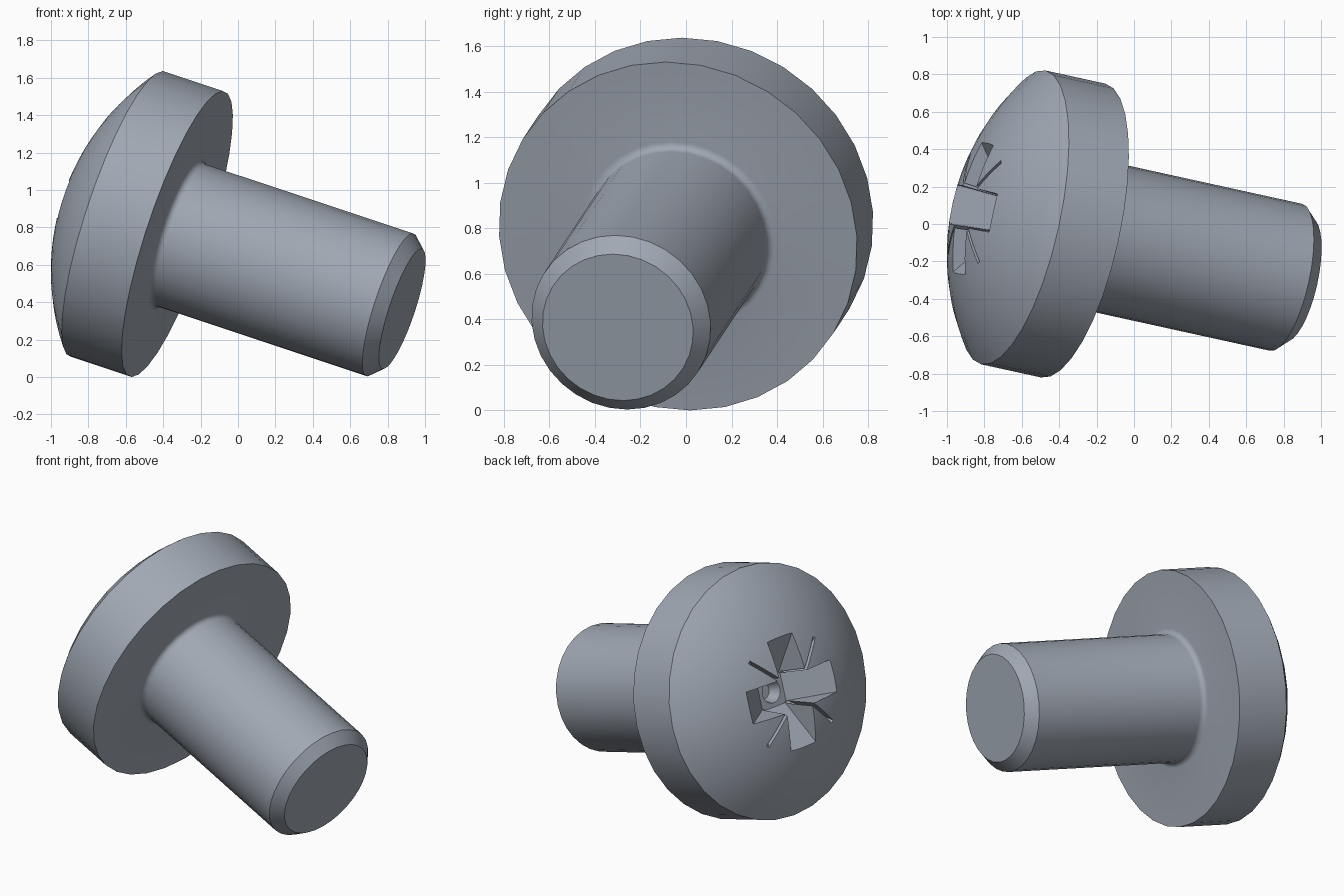
import bpy, bmesh, math
from mathutils import Matrix, Vector

if "Cube" in bpy.data.objects:
    bpy.data.objects.remove(bpy.data.objects["Cube"], do_unlink=True)

SIDES = 32
HEAD_R, HEAD_H, DOME_H = 0.804, 0.345, 0.285
SHAFT_R, CHAMFER_START, SHAFT_END, TIP_R, FILLET = 0.402, -1.225, -1.295, 0.338, 0.035
APEX = HEAD_H + DOME_H

# Steel colour
steel = bpy.data.materials.new("steel grey")
steel.use_nodes = True
colour = (0.35, 0.39, 0.45, 1)
steel.diffuse_color = colour
bsdf = steel.node_tree.nodes["Principled BSDF"]
bsdf.inputs["Base Color"].default_value = colour
bsdf.inputs["Roughness"].default_value = 0.5


def make_object(name, bm):
    bmesh.ops.recalc_face_normals(bm, faces=bm.faces)
    mesh = bpy.data.meshes.new(name)
    bm.to_mesh(mesh)
    bm.free()
    mesh.materials.append(steel)
    obj = bpy.data.objects.new(name, mesh)
    bpy.context.collection.objects.link(obj)
    return obj


def lathe(name, profile):
    """Revolve (radius, height) points round z."""
    bm = bmesh.new()
    verts = [bm.verts.new((r, 0, z)) for r, z in profile]
    edges = [bm.edges.new(pair) for pair in zip(verts, verts[1:])]
    bmesh.ops.spin(bm, geom=verts + edges, axis=(0, 0, 1), cent=(0, 0, 0),
                   angle=math.tau, steps=SIDES, use_duplicate=False)
    bmesh.ops.remove_doubles(bm, verts=bm.verts, dist=0.0005)
    return make_object(name, bm)


def tapered_bar(name, top, bottom, angle):
    """Bar whose ends and sides narrow downward; top, bottom = (half length, half width, depth)."""
    bm = bmesh.new()
    bmesh.ops.create_cube(bm, size=2)
    for v in bm.verts:
        length, width, depth = top if v.co.z > 0 else bottom
        v.co = (v.co.x * length, v.co.y * width, APEX - depth)
    bmesh.ops.rotate(bm, verts=bm.verts, matrix=Matrix.Rotation(angle, 3, 'Z'))
    return make_object(name, bm)


# Screw body: shaft tip, shaft, fillet, head rim and domed top
profile = [(0, SHAFT_END), (TIP_R, SHAFT_END), (SHAFT_R, CHAMFER_START)]
for i in range(6):
    a = math.radians(18 * i)
    profile.append((SHAFT_R + FILLET * (1 - math.cos(a)), -FILLET * (1 - math.sin(a))))
profile += [(HEAD_R, 0), (HEAD_R, HEAD_H)]
dome_r = (HEAD_R ** 2 + DOME_H ** 2) / (2 * DOME_H)
half_angle = math.asin(HEAD_R / dome_r)
for i in range(1, 13):
    a = half_angle * (1 - i / 12)
    profile.append((dome_r * math.sin(a), APEX - dome_r * (1 - math.cos(a))))
screw = lathe("screw", profile)

# Drive recess: cross wings, thin diagonal ticks and a conical centre
cutters = []
for k in range(2):
    turn = k * math.pi / 2
    cutters.append(tapered_bar("wing_cutter", (0.49, 0.112, -0.05), (0.10, 0.09, 0.25), turn))
    cutters.append(tapered_bar("tick_cutter", (0.55, 0.011, -0.05), (0.13, 0.009, 0.24),
                               turn + math.pi / 4))
cutters.append(lathe("centre_cutter", [(0, APEX - 0.33), (0.05, APEX - 0.33),
                                       (0.16, APEX + 0.05), (0, APEX + 0.05)]))
bpy.context.view_layer.objects.active = screw
for cutter in cutters:
    cutter.hide_render = True
    mod = screw.modifiers.new("recess", 'BOOLEAN')
    mod.operation = 'DIFFERENCE'
    mod.solver = 'EXACT'
    mod.object = cutter
    bpy.ops.object.modifier_apply(modifier=mod.name)
for cutter in cutters:
    bpy.data.objects.remove(cutter, do_unlink=True)

# Smooth shading with crisp edges
bpy.ops.object.select_all(action='DESELECT')
screw.select_set(True)
bpy.ops.object.shade_smooth_by_angle(angle=math.radians(30))

# Lean the screw so that it rests on its head rim and shaft tip
normal = Vector((-0.929, 0.204, 0.309)).normalized()
right = Vector((0, 0, 1)).cross(normal).normalized()
up = normal.cross(right)
pose = Matrix((right, up, normal)).transposed().to_4x4()
pose.translation = (-0.325, -0.035, 0.765)
screw.matrix_world = pose
